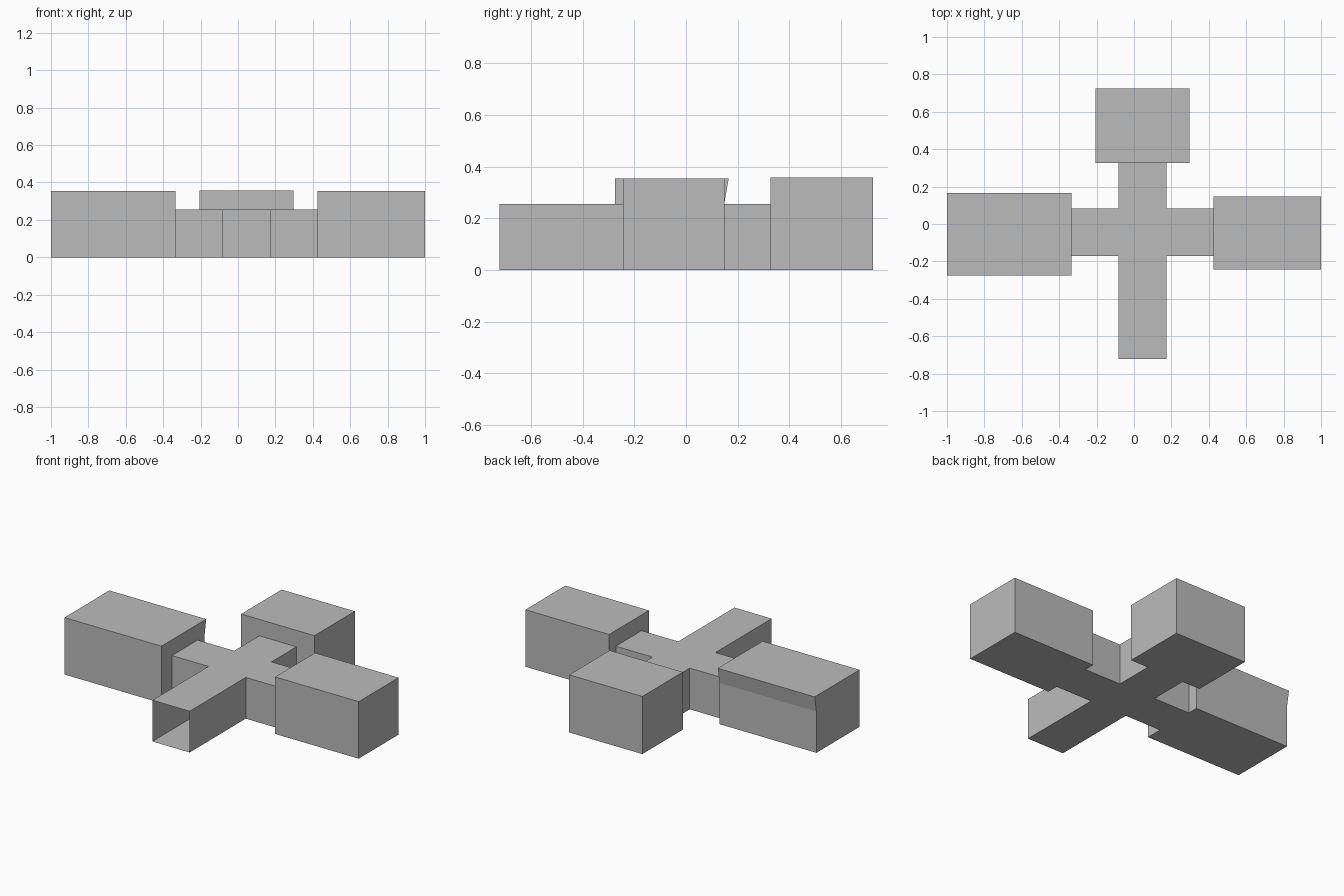
import bpy
import bmesh

cube = bpy.data.objects.get("Cube")
if cube:
    bpy.data.objects.remove(cube, do_unlink=True)

GREY = (0.5, 0.5, 0.5, 1.0)
grey = bpy.data.materials.new("plain grey")
grey.use_nodes = True
grey.diffuse_color = GREY
grey.node_tree.nodes["Principled BSDF"].inputs["Base Color"].default_value = GREY

HALL_TOP = 0.256
X0, X1 = -0.083, 0.173      # hall running front to back
Y0, Y1 = -0.171, 0.082      # hall running side to side
FRONT = -0.722
LEFT_END, RIGHT_END, BACK_END = 0.425, -0.334, 0.327


def build(name, polygons):
    """Make an object from flat polygons, sharing the corners that meet."""
    bm = bmesh.new()
    for points in polygons:
        bm.faces.new([bm.verts.new(p) for p in points])
    bmesh.ops.remove_doubles(bm, verts=bm.verts, dist=0.0005)
    bmesh.ops.recalc_face_normals(bm, faces=bm.faces)
    mesh = bpy.data.meshes.new(name)
    bm.to_mesh(mesh)
    bm.free()
    mesh.materials.append(grey)
    obj = bpy.data.objects.new(name, mesh)
    bpy.context.collection.objects.link(obj)


def wall(a, b, low, high):
    return [(*a, low), (*b, low), (*b, high), (*a, high)]


def room(name, corners, top, door, lean=0.0):
    """Hollow room whose first wall has a doorway; the wall after it can lean out."""
    a, b, c, d = corners
    p, q = door
    doorway = [(*a, 0), (*p, 0), (*p, HALL_TOP), (*q, HALL_TOP), (*q, 0), (*b, 0),
               (*b, HALL_TOP)]
    b_top, c_top = (b[0], b[1] + lean), (c[0], c[1] + lean)
    doorway += [(*b_top, top), (*a, top)]
    polygons = [
        doorway,
        wall(b, c, 0, HALL_TOP),
        [(*b, HALL_TOP), (*c, HALL_TOP), (*c_top, top), (*b_top, top)],
        [(*c, 0), (*d, 0), (*d, top), (*c_top, top), (*c, HALL_TOP)],
        wall(d, a, 0, top),
        [(*a, 0), (*p, 0), (*q, 0), (*b, 0), (*c, 0), (*d, 0)],
        [(*a, top), (*b_top, top), (*c_top, top), (*d, top)],
    ]
    build(name, polygons)


# Cross-shaped hall, open at all four ends
cross = [(X0, FRONT), (X1, FRONT), (X1, Y0), (LEFT_END, Y0), (LEFT_END, Y1), (X1, Y1),
         (X1, BACK_END), (X0, BACK_END), (X0, Y1), (RIGHT_END, Y1), (RIGHT_END, Y0), (X0, Y0)]
hall = [[(x, y, z) for x, y in cross] for z in (0, HALL_TOP)]
for i, corner in enumerate(cross):
    if i % 3:               # every third edge is an open end
        hall.append(wall(corner, cross[(i + 1) % len(cross)], 0, HALL_TOP))
build("cross_hall", hall)

# Rooms at three ends of the hall
room("right_room", [(RIGHT_END, -0.275), (RIGHT_END, 0.148), (-1, 0.148), (-1, -0.275)],
     0.354, [(RIGHT_END, Y0), (RIGHT_END, Y1)], lean=0.017)
room("left_room", [(LEFT_END, -0.243), (LEFT_END, 0.148), (1, 0.148), (1, -0.243)],
     0.354, [(LEFT_END, Y0), (LEFT_END, Y1)])
room("back_room", [(-0.207, BACK_END), (0.296, BACK_END), (0.296, 0.724), (-0.207, 0.724)],
     0.358, [(X0, BACK_END), (X1, BACK_END)])
